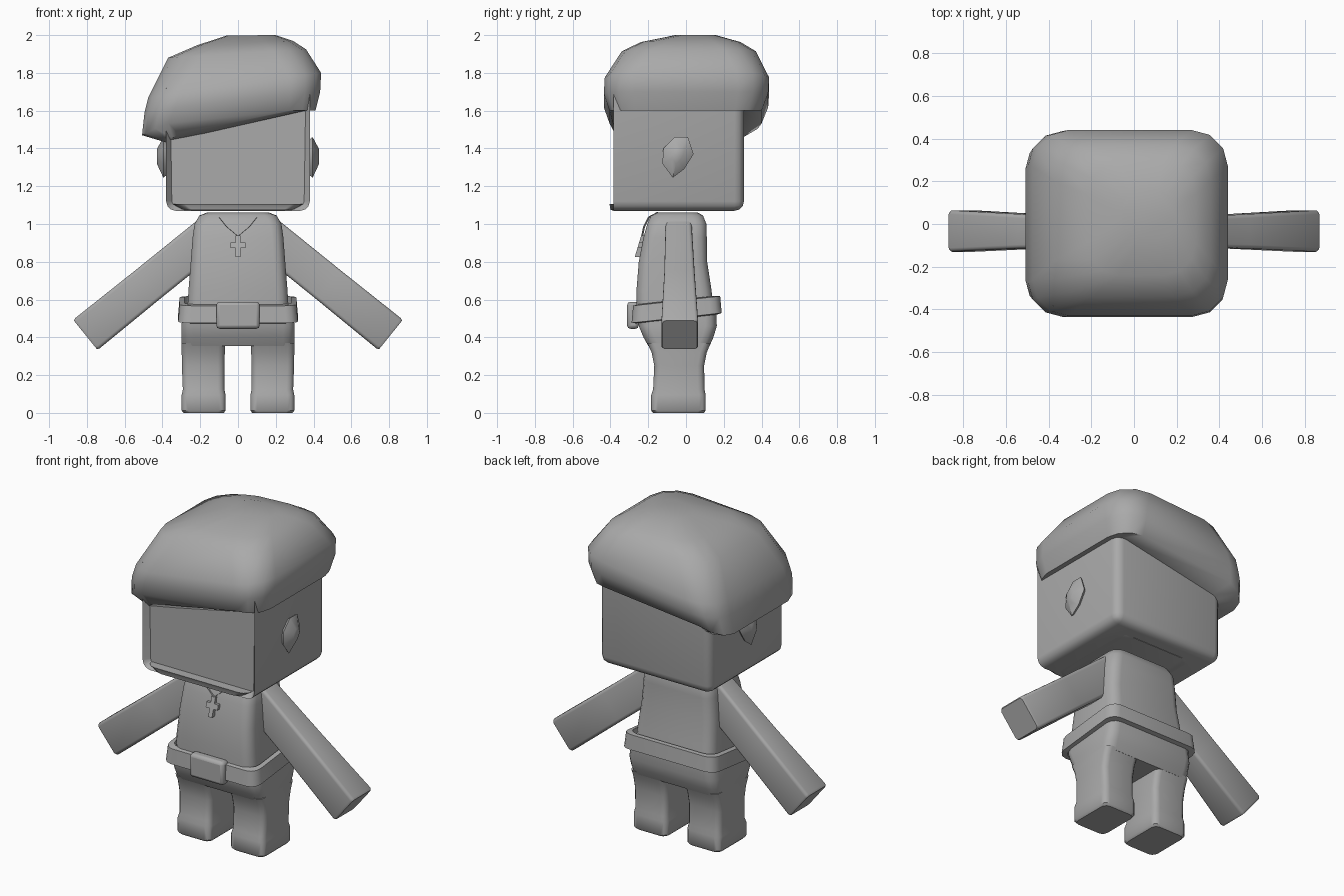
import bpy, bmesh, math
from mathutils import Vector

if "Cube" in bpy.data.objects:
    bpy.data.objects.remove(bpy.data.objects["Cube"])

grey = bpy.data.materials.new("plain grey")
grey.diffuse_color = (0.4, 0.4, 0.4, 1)
grey.use_nodes = True
grey.node_tree.nodes["Principled BSDF"].inputs["Base Color"].default_value = grey.diffuse_color


def finish(name, bm, bevel=0, angle=40):
    bmesh.ops.recalc_face_normals(bm, faces=bm.faces)
    me = bpy.data.meshes.new(name)
    bm.to_mesh(me)
    bm.free()
    ob = bpy.data.objects.new(name, me)
    bpy.context.collection.objects.link(ob)
    me.materials.append(grey)
    if bevel:
        mod = ob.modifiers.new("bevel", 'BEVEL')
        mod.width, mod.segments, mod.limit_method = bevel, 2, 'ANGLE'
        mod.angle_limit = math.radians(40)
    bpy.ops.object.select_all(action='DESELECT')
    ob.select_set(True)
    bpy.context.view_layer.objects.active = ob
    bpy.ops.object.shade_smooth_by_angle(angle=math.radians(angle))
    return ob


def rounded(x0, x1, y0, y1, r):
    """Rounded rectangle, four points per corner."""
    pts = []
    for i, (cx, cy) in enumerate([(x1 - r, y1 - r), (x0 + r, y1 - r), (x0 + r, y0 + r), (x1 - r, y0 + r)]):
        for k in range(4):
            a = math.radians(90 * i + 30 * k)
            pts.append((cx + r * math.cos(a), cy + r * math.sin(a)))
    return pts


def loft(name, rings, bevel=0, angle=40, closed=False):
    bm = bmesh.new()
    vr = [[bm.verts.new(p) for p in ring] for ring in rings]
    n = len(vr[0])
    pairs = list(zip(vr, vr[1:])) + ([(vr[-1], vr[0])] if closed else [])
    for a, b in pairs:
        for i in range(n):
            bm.faces.new((a[i], a[(i + 1) % n], b[(i + 1) % n], b[i]))
    if not closed:
        bm.faces.new(vr[0])
        bm.faces.new(vr[-1])
    return finish(name, bm, bevel, angle)


def level(z, x0, x1, y0, y1, r):
    return [(x, y, z) for x, y in rounded(x0, x1, y0, y1, r)]


def box(name, x0, x1, y0, y1, z0, z1, bevel):
    loft(name, [[(x0, y0, z), (x1, y0, z), (x1, y1, z), (x0, y1, z)] for z in (z0, z1)], bevel)


# Torso
loft("torso", [level(z, -w, w, f, b, 0.06) for z, w, f, b in [
    (0.52, 0.27, -0.26, 0.15), (0.65, 0.262, -0.262, 0.135), (0.80, 0.25, -0.25, 0.112),
    (0.93, 0.24, -0.225, 0.11), (1.00, 0.23, -0.205, 0.108), (1.045, 0.205, -0.185, 0.09),
    (1.062, 0.16, -0.15, 0.06)]])

# Pelvis, legs with shoes, arms
loft("hips", [level(z, -w, w, f, b, 0.06) for z, w, f, b in [
    (0.355, 0.297, -0.20, 0.125), (0.40, 0.30, -0.225, 0.145),
    (0.46, 0.30, -0.25, 0.163), (0.56, 0.285, -0.255, 0.16)]])
for side, s in (("left", -1), ("right", 1)):
    rings = [level(z, i, o, f, b, 0.035) for z, i, o, f, b in [
        (0.0, 0.075, 0.288, -0.175, 0.095), (0.012, 0.066, 0.298, -0.184, 0.104),
        (0.095, 0.066, 0.298, -0.184, 0.104), (0.125, 0.072, 0.292, -0.174, 0.098),
        (0.25, 0.071, 0.297, -0.168, 0.096), (0.32, 0.07, 0.298, -0.182, 0.11),
        (0.37, 0.07, 0.298, -0.205, 0.13)]]
    loft(side + "_leg", [[(s * x, y, z) for x, y, z in r] for r in rings])

    start, end = Vector((0.157, 0.938)), Vector((0.808, 0.413))
    d = (end - start).normalized()
    n = Vector((-d.y, d.x))
    rings = []
    for t, h, f, b in [(0, 0.10, -0.108, 0.03), (0.5, 0.10, -0.115, 0.046),
                       (0.985, 0.103, -0.13, 0.064), (1, 0.097, -0.124, 0.058)]:
        c = start.lerp(end, t)
        rings.append([(s * (c.x + n.x * u), y, c.y + n.y * u) for u, y in rounded(-h, h, f, b, 0.018)])
    loft(side + "_arm", rings)

    # Ear: faceted outline rising to a ridge
    ear = [(-0.06, 1.46), (0.01, 1.46), (0.04, 1.37), (-0.01, 1.29),
           (-0.07, 1.245), (-0.125, 1.32), (-0.12, 1.40)]
    loft(side + "_ear", [[(s * x, -0.045 + (y + 0.045) * k, 1.36 + (z - 1.36) * k) for y, z in ear]
                         for x, k in [(0.36, 0.75), (0.395, 1), (0.43, 0.35)]])

# Belt: tilted band, and its buckle
belt = []
for grow, up in [(0, -0.05), (0.024, -0.045), (0.016, 0.045), (-0.01, 0.05)]:
    pts = rounded(-0.293 - grow, 0.293 + grow, -0.264 - grow, 0.165 + grow, 0.06)
    belt.append([(x, y, 0.553 + 0.11 * y + up) for x, y in pts])
loft("belt", belt, closed=True)
box("buckle", -0.115, 0.115, -0.312, -0.25, 0.445, 0.588, 0.018)

# Head: rounded at the back, sharp at the front, shallow recessed face
bm = bmesh.new()
bmesh.ops.create_cube(bm, size=1)
for v in bm.verts:
    v.co = (v.co.x * 0.76, v.co.y * 0.69 - 0.038, v.co.z * 0.65 + 1.395)
edges = [e for e in bm.edges if not all(v.co.y < -0.3 for v in e.verts) and all(v.co.z < 1.3 or e.calc_length() < 0.66 for v in e.verts)]
bmesh.ops.bevel(bm, geom=edges, offset=0.05, segments=3, affect='EDGES', profile=0.5)
front = [f for f in bm.faces if f.calc_center_median().y < -0.38 and f.normal.y < -0.9]
bmesh.ops.inset_region(bm, faces=front, thickness=0.03, depth=0)
for v in {v for f in front for v in f.verts}:
    v.co.y += 0.035
finish("head", bm)
# Chin lip below the face
loft("chin_lip", [level(z, -w, w, f, 0.2, 0.06) for z, w, f in [
    (1.068, 0.22, -0.37), (1.075, 0.30, -0.40), (1.105, 0.345, -0.405)]])

# Beret: stacked rings that droop toward the left side
rings = []
for xl, xr, yf, yb, zl, zr, p, r in [
        (-0.375, 0.385, -0.372, 0.305, 1.43, 1.60, 4, 0.06),
        (-0.508, 0.41, -0.405, 0.40, 1.47, 1.60, 4, 0.14),
        (-0.495, 0.435, -0.435, 0.435, 1.59, 1.70, 1.5, 0.16),
        (-0.475, 0.44, -0.43, 0.44, 1.67, 1.80, 1, 0.17),
        (-0.37, 0.36, -0.34, 0.37, 1.88, 1.925, 1, 0.17),
        (-0.22, 0.29, -0.24, 0.29, 1.945, 1.97, 1, 0.15),
        (-0.06, 0.2, -0.06, 0.16, 1.998, 2.0, 1, 0.09)]:
    rings.append([(x, y, zr + (zl - zr) * max(0, (xr - x) / (xr - xl)) ** p)
                  for x, y in rounded(xl, xr, yf, yb, r)])
loft("beret", rings, angle=50)

# Necklace: chain over the chest and a cross
for s in (-1, 1):
    path = [(0.125, -0.15, 1.06), (0.10, -0.197, 1.035), (0.06, -0.222, 0.985), (0.0, -0.232, 0.935)]
    loft("chain", [[(s * (x + 0.005 * math.cos(a)), y + 0.005 * math.sin(a), z + 0.005 * math.cos(a))
                    for a in (0, 1.57, 3.14, 4.71)] for x, y, z in path])
cross = [(0.013, 0.825), (0.013, 0.872), (0.04, 0.872), (0.04, 0.902), (0.013, 0.902), (0.013, 0.938)]
cross += [(-x, z) for x, z in reversed(cross)]
loft("cross", [[(x, y - 0.02 + 0.3 * (z - 0.88), z) for x, z in cross] for y in (-0.205, -0.235)])
